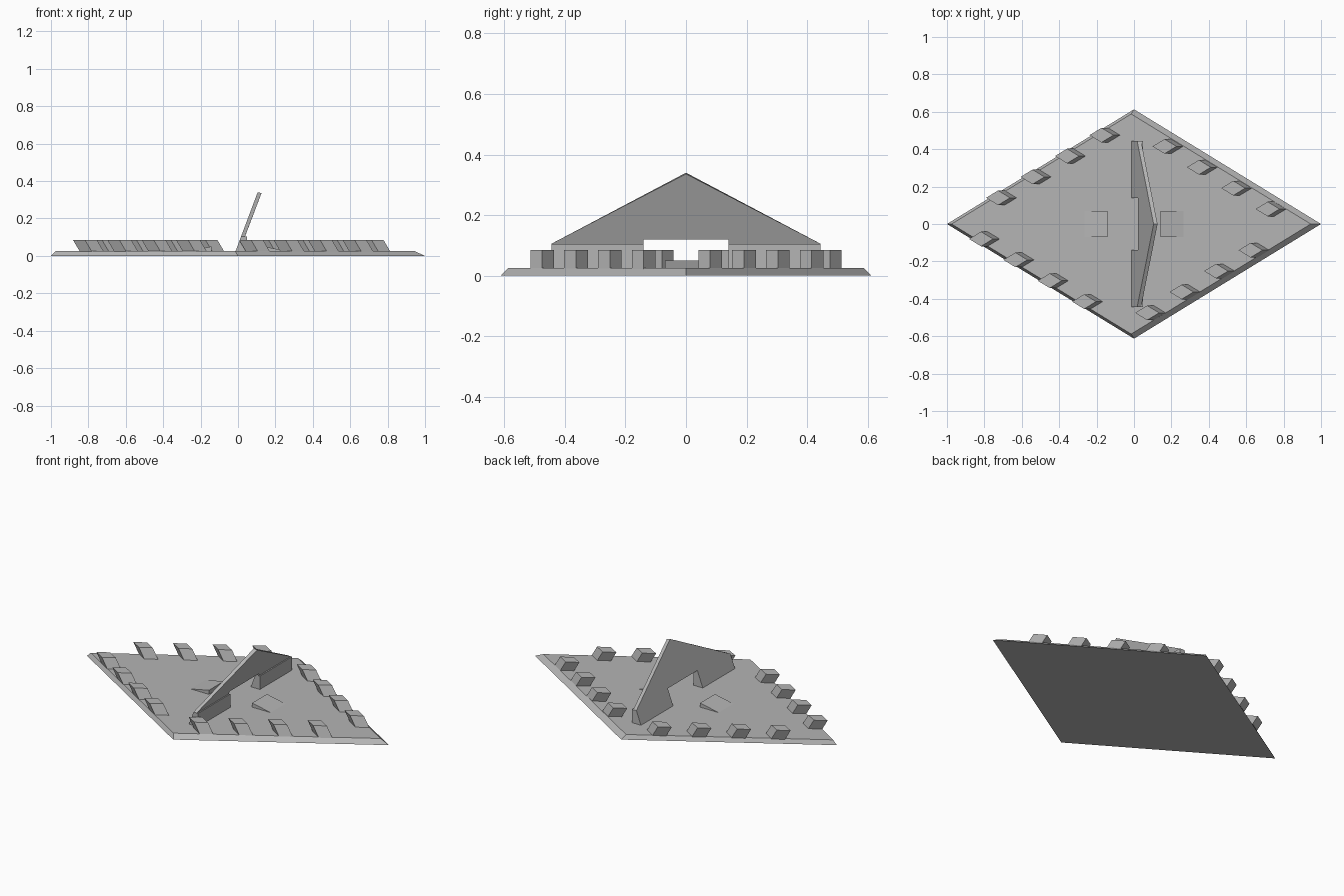
import bpy
import bmesh
from mathutils import Vector

default = bpy.data.objects.get("Cube")
if default:
    bpy.data.objects.remove(default, do_unlink=True)

grey = bpy.data.materials.new("plain grey")
grey.use_nodes = True
grey.diffuse_color = (0.46, 0.46, 0.46, 1)
grey.node_tree.nodes["Principled BSDF"].inputs["Base Color"].default_value = grey.diffuse_color


def loft(name, start, end):
    """Solid between two matching outlines."""
    bm = bmesh.new()
    a = [bm.verts.new(p) for p in start]
    b = [bm.verts.new(p) for p in end]
    bm.faces.new(a)
    bm.faces.new(b)
    for i in range(len(a)):
        j = (i + 1) % len(a)
        bm.faces.new((a[i], a[j], b[j], b[i]))
    bmesh.ops.recalc_face_normals(bm, faces=bm.faces)
    mesh = bpy.data.meshes.new(name)
    bm.to_mesh(mesh)
    bm.free()
    mesh.materials.append(grey)
    obj = bpy.data.objects.new(name, mesh)
    bpy.context.collection.objects.link(obj)
    return obj


def diamond(x, y, z, half_x, half_y):
    return [(x + half_x, y, z), (x, y + half_y, z),
            (x - half_x, y, z), (x, y - half_y, z)]


TOP = 0.025      # deck height
MID = -0.015     # centre of the deck along x

# Diamond base with bevelled rim
loft("base", diamond(0, 0, 0, 1, 0.613), diamond(MID, 0, TOP, 0.96, 0.588))

# Leaning diamond blocks along the four edges
LEAN = 0.037
rows = {"long_side": (Vector((0.215, 0.415)), Vector((0.766, 0.08))),
        "short_side": (Vector((-0.122, 0.475)), Vector((-0.675, 0.14)))}
for row, (first, last) in rows.items():
    for turn, side in ((1, "back"), (-1, "front")):
        for i in range(4):
            p = first.lerp(last, i / 3) * turn
            x = MID + p.x
            loft(f"{side}_{row}_block_{i + 1}",
                 diamond(x, p.y, TOP - 0.003, 0.064, 0.039),
                 diamond(x - LEAN, p.y, 0.085, 0.064, 0.039))

# Leaning gable plate with an opening between its legs
SLOPE = 0.375
half = [(0.14, 0.12), (0.14, 0.02), (0.445, 0.02), (0.445, 0.105)]
gable = half + [(0, 0.34)] + [(-y, z) for y, z in reversed(half)]


def lean_x(z):
    return MID + (z - 0.02) * SLOPE


loft("gable_plate",
     [(lean_x(z), y, z) for y, z in gable],
     [(lean_x(z) + 0.021, y, z - 0.004 * (z > 0.3)) for y, z in gable])

# Wedge feet bracing the legs
foot = [(MID, 0.02), (0.047, 0.02), (0.047, 0.105), (0.02, 0.1)]
for s, side in ((1, "back"), (-1, "front")):
    loft(f"{side}_foot",
         [(x, s * 0.14, z) for x, z in foot],
         [(x, s * 0.445, z) for x, z in foot])

# Low ramps either side of the opening
for s, side in ((1, "left"), (-1, "right")):
    ramp = [(s * 0.143, TOP - 0.003), (s * 0.143, 0.05), (s * 0.28, TOP - 0.003)]
    loft(f"{side}_ramp",
         [(x, -0.07, z) for x, z in ramp],
         [(x, 0.07, z) for x, z in ramp])
